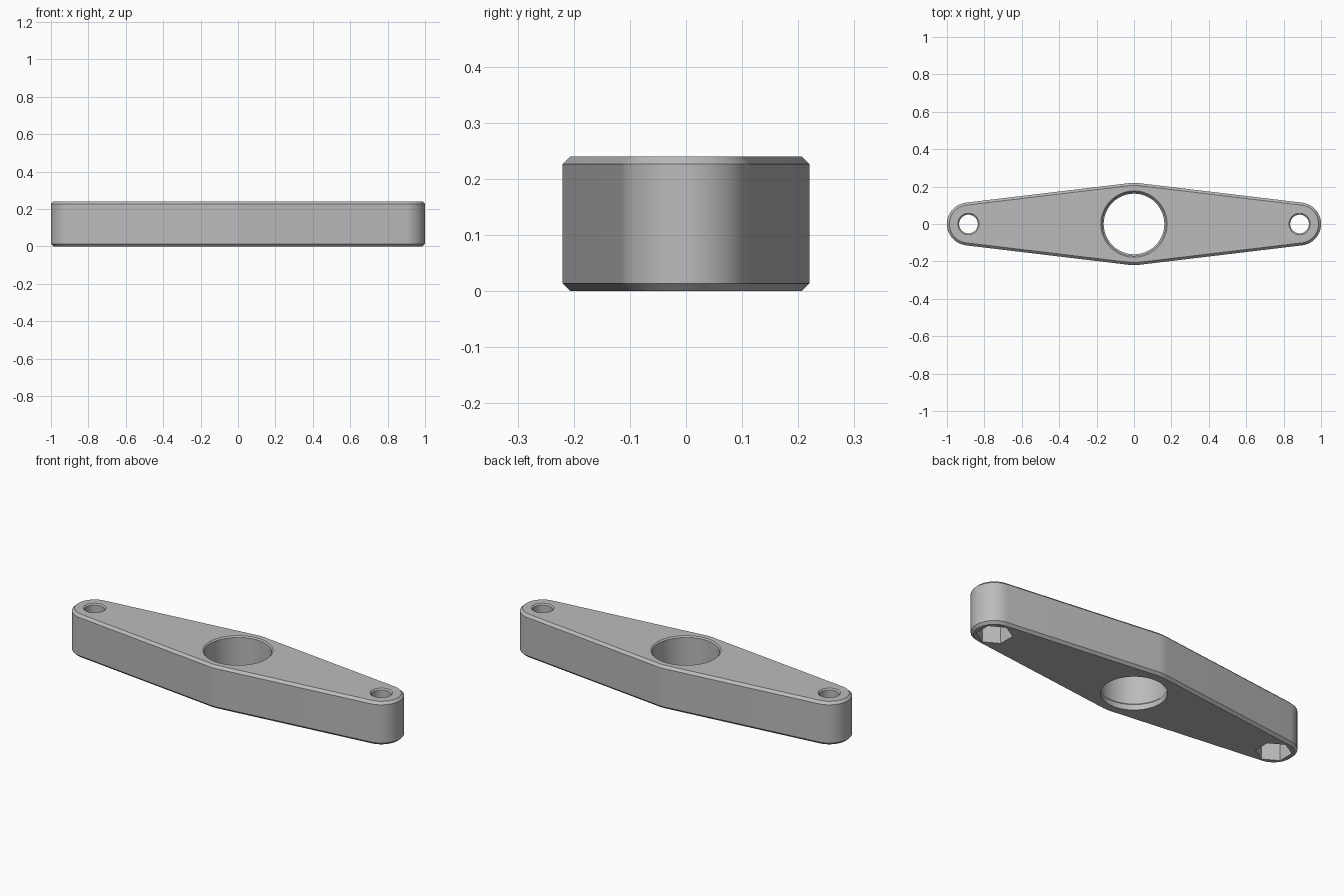
import bpy, bmesh, math

HEIGHT, BEVEL = 0.24, 0.0135
END_X, END_R, MID_R = 0.885, 0.115, 0.22

if "Cube" in bpy.data.objects:
    bpy.data.objects.remove(bpy.data.objects["Cube"])

grey = bpy.data.materials.new("plain grey")
grey.use_nodes = True
colour = (0.5, 0.5, 0.5, 1)
grey.diffuse_color = colour
grey.node_tree.nodes["Principled BSDF"].inputs["Base Color"].default_value = colour


def loft(name, rings):
    """Closed solid skinned through rings with equal point counts."""
    bm = bmesh.new()
    loops = [[bm.verts.new(p) for p in ring] for ring in rings]
    for low, high in zip(loops, loops[1:]):
        for i in range(len(low)):
            j = (i + 1) % len(low)
            bm.faces.new((low[i], low[j], high[j], high[i]))
    bm.faces.new(loops[0][::-1])
    bm.faces.new(loops[-1])
    bmesh.ops.recalc_face_normals(bm, faces=bm.faces)
    mesh = bpy.data.meshes.new(name)
    bm.to_mesh(mesh)
    bm.free()
    mesh.materials.append(grey)
    obj = bpy.data.objects.new(name, mesh)
    bpy.context.collection.objects.link(obj)
    return obj


def arc(cx, r, start, end, z, steps):
    angles = [start + (end - start) * i / steps for i in range(steps + 1)]
    return [(cx + r * math.cos(a), r * math.sin(a), z) for a in angles]


def outline(inset, z):
    """Tangent outline around a large middle circle and two small end circles."""
    half = math.pi / 2
    tilt = math.asin((MID_R - END_R) / END_X)
    end, mid = END_R - inset, MID_R - inset
    return (arc(END_X, end, tilt - half, half - tilt, z, 32)
            + arc(0, mid, half - tilt, half + tilt, z, 6)
            + arc(-END_X, end, half + tilt, 3 * half - tilt, z, 32)
            + arc(0, mid, 3 * half - tilt, 3 * half + tilt, z, 6))


def cut(target, name, x, profile, sides, turn=0.0):
    """Subtract a turned shape given as (radius, height) pairs."""
    rings = [[(x + r * math.cos(turn + math.tau * i / sides),
               r * math.sin(turn + math.tau * i / sides), z)
              for i in range(sides)] for r, z in profile]
    cutter = loft(name, rings)
    cutter.hide_render = True
    mod = target.modifiers.new(name, 'BOOLEAN')
    mod.operation = 'DIFFERENCE'
    mod.solver = 'EXACT'
    mod.object = cutter
    bpy.context.view_layer.objects.active = target
    bpy.ops.object.modifier_apply(modifier=mod.name)
    bpy.data.objects.remove(cutter)


# Tapered plate with chamfered rims
plate = loft("tapered_plate", [
    outline(BEVEL, 0), outline(0, BEVEL),
    outline(0, HEIGHT - BEVEL), outline(BEVEL, HEIGHT)])

# Central bore with a retaining lip below and a chamfered mouth above
cut(plate, "centre_bore", 0, [
    (0.162, -0.05), (0.162, 0.03), (0.170, 0.038),
    (0.170, HEIGHT - 0.007), (0.187, HEIGHT + 0.01)], 96)

# Bolt holes with hexagonal nut pockets underneath
for x in (-END_X, END_X):
    cut(plate, "bolt_hole", x, [
        (0.05, -0.05), (0.05, HEIGHT - 0.007), (0.067, HEIGHT + 0.01)], 48)
    cut(plate, "nut_pocket", x, [(0.09, -0.05), (0.09, 0.1)], 6, math.pi / 2)

# Smooth the curved walls, keep the rims crisp
bpy.ops.object.select_all(action='DESELECT')
plate.select_set(True)
bpy.context.view_layer.objects.active = plate
bpy.ops.object.shade_smooth_by_angle(angle=math.radians(25))
